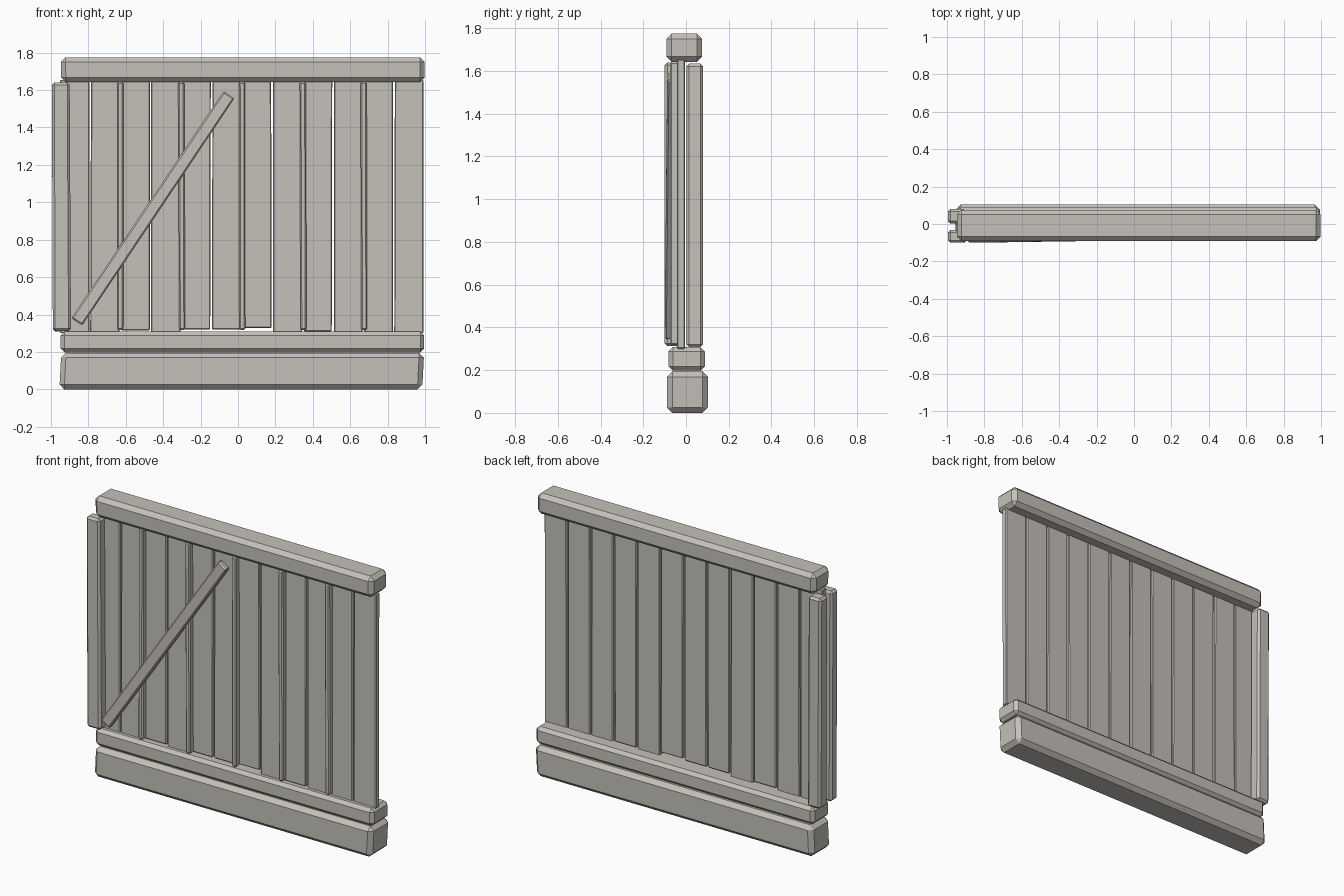
import bpy, bmesh, math, random
from mathutils import Vector, Matrix

if "Cube" in bpy.data.objects:
    bpy.data.objects.remove(bpy.data.objects["Cube"])

random.seed(4)

wood = bpy.data.materials.new("weathered_grey_wood")
wood.diffuse_color = (0.56, 0.535, 0.49, 1)
wood.use_nodes = True
wood.node_tree.nodes["Principled BSDF"].inputs["Base Color"].default_value = wood.diffuse_color


def beam(name, bottom, top, y0, y1, z0, z1, bevel, y_lean=0.0):
    """Chamfered board: bottom and top are (x0, x1) pairs, so it may taper."""
    bm = bmesh.new()
    bmesh.ops.create_cube(bm, size=2)
    for v in bm.verts:
        up = v.co.z > 0
        xs = top if up else bottom
        v.co = Vector((xs[1] if v.co.x > 0 else xs[0],
                       (y1 if v.co.y > 0 else y0) + (y_lean if up else 0),
                       z1 if up else z0))
    bmesh.ops.bevel(bm, geom=bm.edges[:], offset=bevel, segments=1,
                    profile=0.5, affect='EDGES')
    bmesh.ops.recalc_face_normals(bm, faces=bm.faces[:])
    mesh = bpy.data.meshes.new(name)
    bm.to_mesh(mesh)
    bm.free()
    mesh.materials.append(wood)
    obj = bpy.data.objects.new(name, mesh)
    bpy.context.collection.objects.link(obj)
    return obj


# Horizontal timbers
beam("base_sill", (-0.955, 0.985), (-0.945, 0.995), -0.09, 0.103, 0.0, 0.195, 0.026)
beam("lower_rail", (-0.948, 0.995), (-0.948, 0.995), -0.082, 0.088, 0.198, 0.308, 0.02)
beam("top_rail", (-0.945, 0.998), (-0.948, 0.998), -0.092, 0.076, 1.643, 1.775, 0.025)

# Pair of end posts clasping the panel
beam("front_post", (-0.99, -0.893), (-0.995, -0.9), -0.1, -0.032, 0.312, 1.64, 0.013)
beam("back_post", (-0.99, -0.9), (-0.995, -0.905), 0.002, 0.08, 0.308, 1.635, 0.013)

# Twelve uneven vertical boards with narrow gaps
pitch = 0.1625
raised = {2: 0.315, 4: 0.32, 5: 0.32, 6: 0.327, 8: 0.31}
for i in range(12):
    a = -0.955 + i * pitch
    b = a + pitch
    j = [random.uniform(0.002, 0.007) for _ in range(4)]
    beam(f"board_{i + 1}", (a + j[0], b - j[1]), (a + j[2], b - j[3]),
         -0.042, -0.004, raised.get(i, 0.3), 1.655, 0.005)

# Thin battens over every second seam
for i in range(5):
    x = -0.628 + i * 0.325
    s = random.uniform(-0.005, 0.005)
    beam(f"batten_{i + 1}", (x - 0.013 + s, x + 0.019 + s), (x - 0.017, x + 0.016),
         -0.075, -0.035, 0.318, 1.642, 0.007)

# Diagonal brace, leaning slightly back towards its top
low, high = Vector((-0.862, 0, 0.361)), Vector((-0.048, 0, 1.575))
d = high - low
brace = beam("diagonal_brace", (-0.035, 0.035), (-0.035, 0.035),
             -0.1, -0.062, 0, d.length, 0.008, 0.012)
brace.matrix_world = Matrix.Translation(low) @ Matrix.Rotation(math.atan2(d.x, d.z), 4, 'Y')
